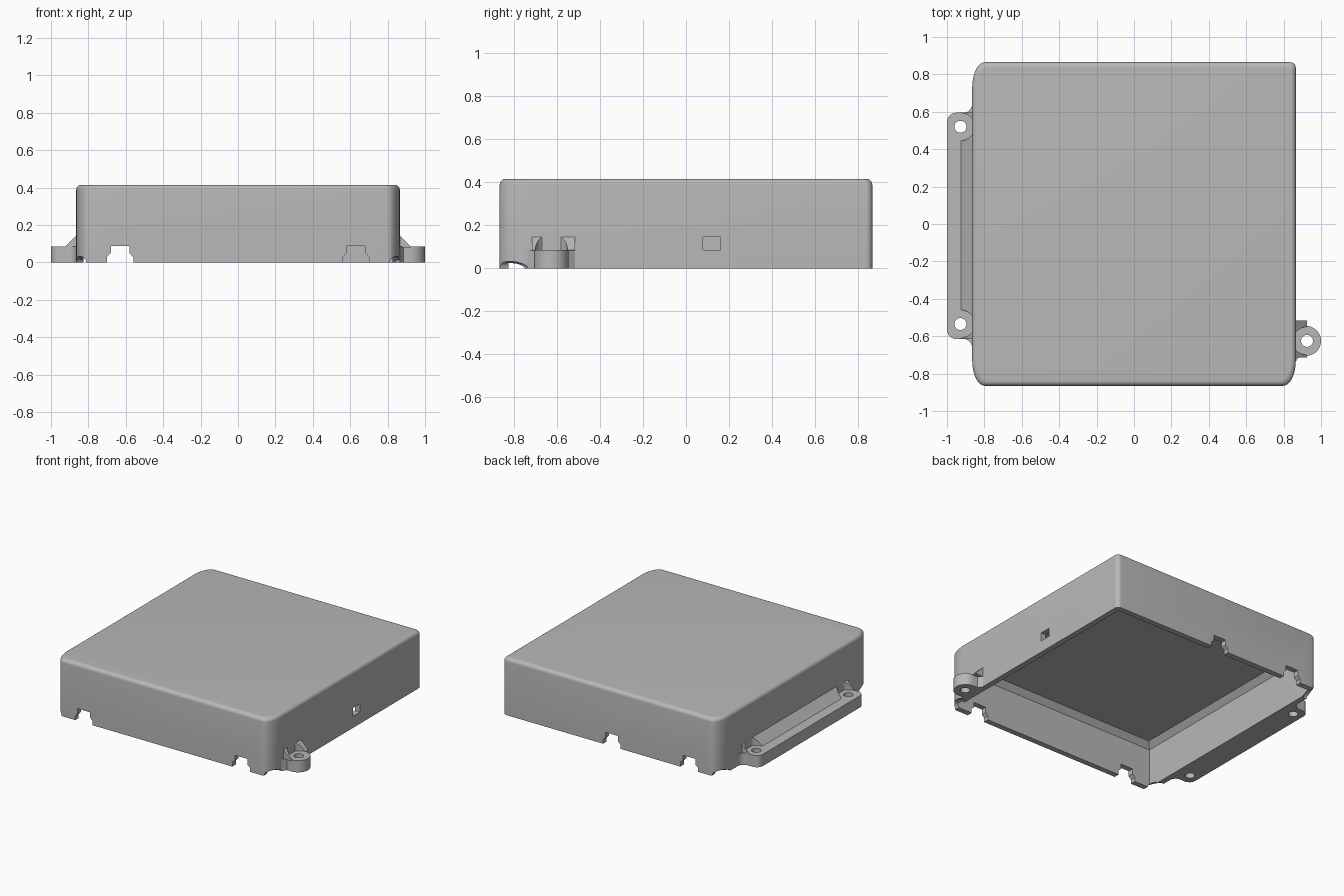
import bpy, bmesh
from math import sin, cos, pi, radians
from mathutils import Matrix

cube = bpy.data.objects.get("Cube")
if cube:
    bpy.data.objects.remove(cube)

grey = bpy.data.materials.new("plain_grey")
grey.use_nodes = True
colour = (0.48, 0.48, 0.48, 1)
grey.diffuse_color = colour
grey.node_tree.nodes["Principled BSDF"].inputs["Base Color"].default_value = colour

HALF, TOP, PLATE = 0.865, 0.415, 0.085
SIDEWAYS = Matrix.Rotation(radians(90), 4, "X")   # profile in x-z, swept along -y


def loft(name, pts, levels, matrix=Matrix()):
    """Solid through scaled copies of an outline at several (scale, height) levels."""
    bm = bmesh.new()
    rings = [[bm.verts.new((x * s, y * s, z)) for x, y in pts] for s, z in levels]
    n = len(pts)
    for a, b in zip(rings, rings[1:]):
        for i in range(n):
            j = (i + 1) % n
            bm.faces.new((a[i], a[j], b[j], b[i]))
    bm.faces.new(rings[0])
    bm.faces.new(rings[-1])
    bm.transform(matrix)
    bmesh.ops.recalc_face_normals(bm, faces=bm.faces)
    mesh = bpy.data.meshes.new(name)
    bm.to_mesh(mesh)
    bm.free()
    mesh.materials.append(grey)
    obj = bpy.data.objects.new(name, mesh)
    bpy.context.collection.objects.link(obj)
    return obj


def prism(name, pts, z0, z1, matrix=Matrix()):
    return loft(name, pts, [(1, z0), (1, z1)], matrix)


def arc(cx, cy, rx, ry, start, end, steps=10):
    angles = [radians(start + (end - start) * i / steps) for i in range(steps + 1)]
    return [(cx + rx * cos(a), cy + ry * sin(a)) for a in angles]


def disc(cx, cy, r):
    return arc(cx, cy, r, r, 0, 350, 35)


def cut(obj, cutters):
    """Subtract the cutters, bake the result and remove them."""
    for c in cutters:
        c.hide_render = True
        mod = obj.modifiers.new("cut", "BOOLEAN")
        mod.operation, mod.solver, mod.object = "DIFFERENCE", "EXACT", c
    bpy.context.view_layer.update()
    graph = bpy.context.evaluated_depsgraph_get()
    mesh = bpy.data.meshes.new_from_object(obj.evaluated_get(graph))
    obj.modifiers.clear()
    obj.data = mesh
    for c in cutters:
        bpy.data.objects.remove(c)


# Cover shell: three long oval corners and one tight corner, rounded top edge
RX, RY, TIGHT, FILLET = 0.068, 0.135, 0.03, 0.027
outline = (arc(HALF - TIGHT, HALF - TIGHT, TIGHT, TIGHT, 0, 90)
           + arc(-HALF + RX, HALF - RY, RX, RY, 90, 180)
           + arc(-HALF + RX, -HALF + RY, RX, RY, 180, 270)
           + arc(HALF - RX, -HALF + RY, RX, RY, 270, 360))
levels = [(1, 0)]
for i in range(7):
    a = pi / 2 * i / 6
    levels.append((1 - FILLET * (1 - cos(a)) / HALF, TOP - FILLET * (1 - sin(a))))
shell = loft("cover_shell", outline, levels)

# Hollow with a sloped edge around its ceiling
W = 0.825
square = [(-W, -W), (W, -W), (W, W), (-W, W)]
cutters = [loft("cavity", square, [(1, -0.1), (1, 0.285), (0.958, 0.325)])]

# Stepped cable notches along the lower front and back edges
half_notch = [(0.07, -0.05), (0.07, 0.03), (0.05, 0.05), (0.05, 0.088)]
for x, side in ((-0.63, 1), (0.63, 1), (-0.63, -1), (-0.01, -1)):
    profile = [(x + u, v) for u, v in half_notch]
    profile += [(x - u, v) for u, v in reversed(half_notch)]
    cutters.append(prism("notch", profile, side * 0.78, side * 0.95, SIDEWAYS))

# Small window in the right-hand wall
cutters.append(prism("window", [(0.78, 0.08), (0.95, 0.08), (0.95, 0.16), (0.78, 0.16)],
                     0.085, 0.145))

# Scooped lower edges at the oval corners
for sx, sy in ((-1, -1), (-1, 1), (1, -1)):
    scoop = [(Matrix.Translation((sx * 0.85, sy * 0.835, 0))
              @ Matrix.Diagonal((0.04, 0.11, 0.033, 1)))]
    ball = [(cos(a), sin(a)) for a in (radians(t) for t in range(-80, 81, 20))]
    cutters.append(loft("scoop", disc(0, 0, 1), ball, scoop[0]))
cut(shell, cutters)


def mount(name, pts, holes, y0, y1, side):
    """Flat screw tab with a sloped brace against the wall."""
    tab = prism(name, pts, 0, PLATE)
    cut(tab, [prism("bore", disc(x, y, 0.032), -0.1, 0.2) for x, y in holes])
    wedge = [(side * 0.925, PLATE - 0.005), (side * 0.925, PLATE),
             (side * 0.85, 0.16), (side * 0.85, PLATE - 0.005)]
    brace = prism(name + "_brace", wedge, -y0, -y1, SIDEWAYS)
    cut(brace, [prism("relief", disc(x, y, 0.075), 0.05, 0.2) for x, y in holes])
    return [tab, brace]


IN, R = 0.845, 0.05
# Long strip with two screw holes on the left-hand wall
strip = ([(-IN, 0.65)] + arc(-0.91, 0.645, 0.045, 0.05, 0, -90, 6)
         + arc(-1 + R, 0.595 - R, R, R, 90, 180, 6)
         + arc(-1 + R, -0.615 + R, R, R, 180, 270, 6)
         + arc(-0.91, -0.665, 0.045, 0.05, 90, 0, 6) + [(-IN, -0.67)])
parts = mount("long_mounting_strip", strip, [(-0.928, -0.535), (-0.928, 0.52)],
              -0.615, 0.595, -1)

# Single round tab on the right-hand wall
cy = -0.625
tab = ([(IN, cy - 0.11), (0.865, cy - 0.11), (0.885, cy - 0.08)]
       + arc(0.92, cy, 0.08, 0.08, -90, 90, 18)
       + [(0.885, cy + 0.08), (0.865, cy + 0.11), (IN, cy + 0.11)])
parts += mount("round_mounting_tab", tab, [(0.925, cy)], cy - 0.09, cy + 0.11, 1)

# Smooth the curves, keep the edges crisp
bpy.ops.object.select_all(action="DESELECT")
for obj in parts + [shell]:
    obj.select_set(True)
bpy.context.view_layer.objects.active = shell
bpy.ops.object.shade_smooth_by_angle(angle=radians(30))
